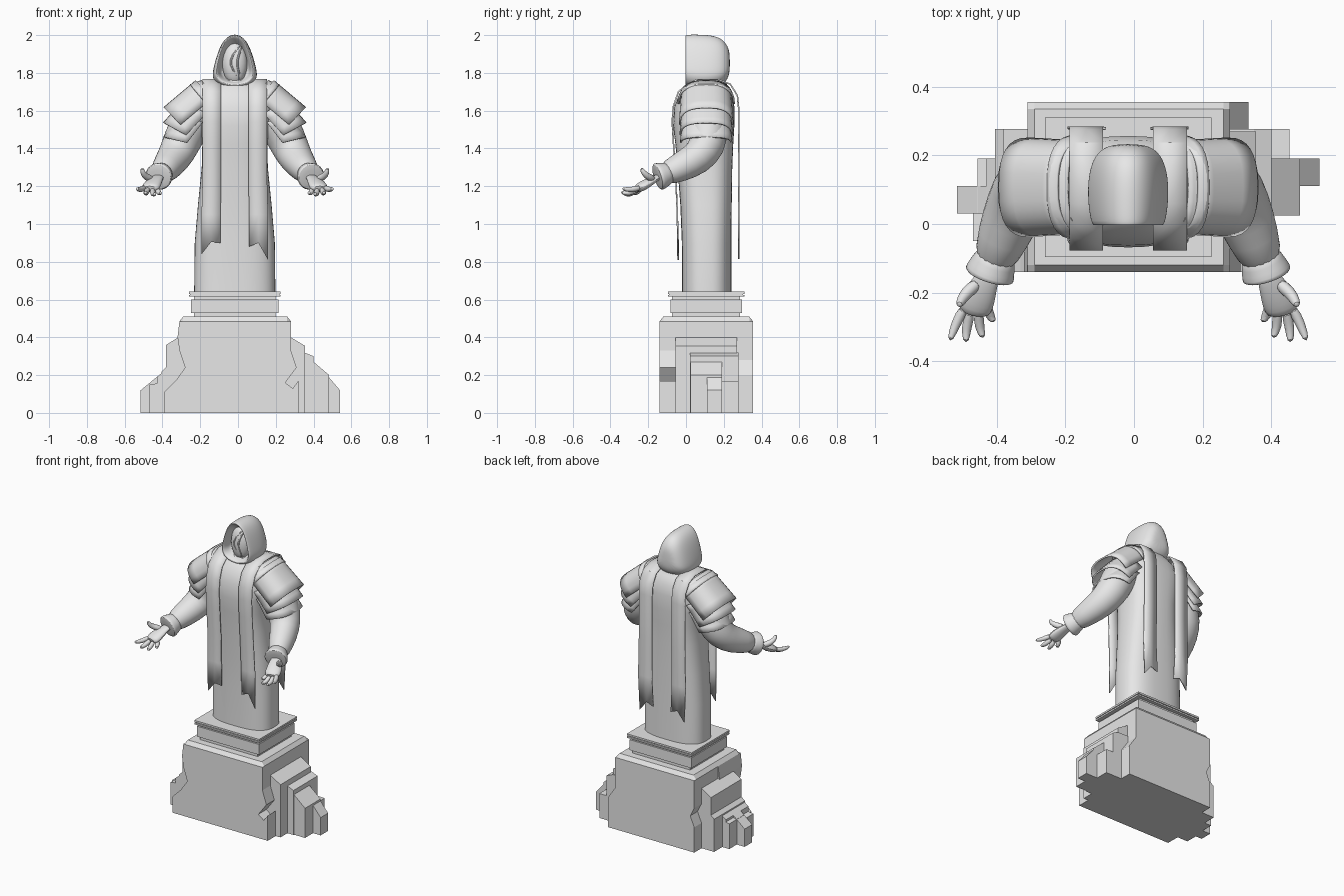
import bpy, bmesh, math
from mathutils import Vector

if "Cube" in bpy.data.objects:
    bpy.data.objects.remove(bpy.data.objects["Cube"])

CX, CY = -0.017, 0.107          # statue axis
stone = bpy.data.materials.new("pale_stone")
stone.diffuse_color = (0.8, 0.8, 0.8, 1)
stone.use_nodes = True
stone.node_tree.nodes["Principled BSDF"].inputs["Base Color"].default_value = stone.diffuse_color


def finish(bm, name, smooth=None, subsurf=0, solid=0):
    """Turn a bmesh into a stone object."""
    bmesh.ops.recalc_face_normals(bm, faces=bm.faces)
    me = bpy.data.meshes.new(name)
    bm.to_mesh(me)
    bm.free()
    me.materials.append(stone)
    ob = bpy.data.objects.new(name, me)
    bpy.context.collection.objects.link(ob)
    if solid:
        m = ob.modifiers.new("thickness", 'SOLIDIFY')
        m.thickness, m.offset = solid, 0
    if subsurf:
        m = ob.modifiers.new("subdivision", 'SUBSURF')
        m.levels = m.render_levels = subsurf
    if smooth:
        bpy.ops.object.select_all(action='DESELECT')
        ob.select_set(True)
        bpy.context.view_layer.objects.active = ob
        bpy.ops.object.shade_smooth_by_angle(angle=math.radians(smooth))
    return ob


def loft(name, rings, closed=True, **kw):
    """Skin a list of point rings; closed rings get end caps."""
    bm = bmesh.new()
    rows = [[bm.verts.new(p) for p in r] for r in rings]
    n = len(rows[0])
    for a, b in zip(rows, rows[1:]):
        for i in range(n if closed else n - 1):
            j = (i + 1) % n
            bm.faces.new((a[i], a[j], b[j], b[i]))
    if closed:
        bm.faces.new(rows[0])
        bm.faces.new(rows[-1])
    return finish(bm, name, **kw)


def prism(name, profile, y0, y1):
    return loft(name, [[(x, y, z) for x, z in profile] for y in (y0, y1)])


def box(name, x0, x1, y0, y1, z0, z1):
    return prism(name, [(x0, z0), (x1, z0), (x1, z1), (x0, z1)], y0, y1)


def superellipse(n, p):
    for i in range(n):
        a = 2 * math.pi * i / n
        c, s = math.cos(a), math.sin(a)
        yield math.copysign(abs(c) ** (2 / p), c), math.copysign(abs(s) ** (2 / p), s)


def tube(name, path, side, n=12, flat=1.0, subsurf=1):
    """Tapered limb along (outward, y, z, radius) points on one side."""
    pts = [Vector((CX + side * d, y, z)) for d, y, z, r in path]
    rings = []
    for i, p in enumerate(pts):
        t = (pts[min(i + 1, len(pts) - 1)] - pts[max(i - 1, 0)]).normalized()
        u = t.cross(Vector((side * 0.8, 0.5, 0.5))).normalized() if flat == 1 else t.cross(Vector((0, 0, 1))).normalized()
        v = u.cross(t)
        r = path[i][3]
        rings.append([p + r * (math.cos(a) * u + flat * math.sin(a) * v)
                      for a in (2 * math.pi * k / n for k in range(n))])
    return loft(name, rings, smooth=50, subsurf=subsurf)


# Broken pedestal block: front and back halves with chamfered top edges
front = [(-.39, 0), (.32, 0), (.32, .17), (.305, .19), (.245, .16), (.31, .24), (.28, .33), (.28, .485), (.26, .51),
         (-.29, .51), (-.31, .485), (-.32, .40), (-.31, .33), (-.28, .24), (-.33, .17), (-.39, .11)]
front[3:5] = [(.29, .13), (.25, .16)]
back = [(-.31, 0), (.334, 0), (.334, .20), (.28, .28), (.28, .485), (.26, .51), (-.29, .51), (-.31, .485), (-.31, .3),
        (-.28, .24), (-.31, .17)]
for name, prof, ys in (("pedestal_front", front, (-.14, -.12, .1)), ("pedestal_back", back, (.355, .335, .1))):
    loft(name, [[(x, y, min(z, .485) if k == 0 else z) for x, z in prof] for k, y in enumerate(ys)])

# Stepped rubble: side, reach, y range, height at the wall side and at the outer edge
steps = [(1, .28, .355, -.055, .27, .40, .355), (1, .35, .40, .02, .277, .32, .30), (1, .35, .453, .11, .277, .165, .165),
         (1, .40, .483, .025, .19, .27, .20), (1, .48, .54, .11, .19, .19, .12),
         (-1, .30, .38, -.05, .277, .41, .36), (-1, .37, .404, -.05, .277, .25, .22), (-1, .38, .43, -.05, .19, .23, .19),
         (-1, .40, .456, .03, .19, .18, .17), (-1, .40, .468, -.05, .11, .16, .15), (-1, .43, .515, .03, .11, .19, .12)]
for s, xa, xb, y0, y1, za, zb in steps:
    prism("rubble_step", [(s * .2, 0), (s * xb, 0), (s * xb, zb), (s * xa, za), (s * .2, za)], y0, y1)

# Moulded plinth on top
for h, d, z0, z1 in ((.215, .18, .50, .535), (.231, .19, .53, .60), (.215, .18, .60, .615), (.242, .203, .615, .625),
                     (.236, .196, .625, .63), (.242, .203, .63, .642)):
    box("plinth_moulding", CX - h, CX + h, CY - d, CY + d, z0, z1)

# Robe: z, half width, front y, back y
robe = [(.64, .215, -.02, .24), (.9, .212, -.022, .24), (1.1, .195, -.03, .242), (1.3, .175, -.045, .245),
        (1.42, .172, -.056, .25), (1.52, .185, -.068, .256), (1.62, .205, -.062, .256), (1.69, .175, -.035, .245),
        (1.735, .12, .0, .22), (1.77, .075, .04, .19), (1.82, .06, .06, .18)]
loft("robe", [[(CX + w * c, (f + b) / 2 + (b - f) / 2 * s, z) for c, s in superellipse(48, 2.7)]
              for z, w, f, b in robe], smooth=40)

# Hood: pointed arch swept backwards, with a recessed opening
arch = [(0, 1), (.03, .975), (.062, .88), (.09, .67), (.114, .36), (.117, .22), (.095, .09), (.05, .02), (0, 0)]
arch += [(-x, z) for x, z in reversed(arch[1:-1])]
sections = [(.08, .62, 1.93, 1.77), (.03, .70, 1.965, 1.755), (.004, .78, 1.985, 1.745), (-.006, .84, 1.998, 1.735),
            (.0, .93, 2.004, 1.725), (.05, 1.01, 2.005, 1.71), (.12, 1.03, 2.003, 1.71), (.18, .93, 1.99, 1.725),
            (.215, .72, 1.955, 1.755), (.233, .4, 1.91, 1.80)]
loft("hood", [[(CX + x * sx, y, zb + z * (zt - zb)) for x, z in arch] for y, sx, zt, zb in sections],
     smooth=45, subsurf=2)

# Shrouded face with draped folds
bm = bmesh.new()
bmesh.ops.create_uvsphere(bm, u_segments=24, v_segments=14, radius=1)
for v in bm.verts:
    v.co = (CX + .066 * v.co.x, .058 + .05 * v.co.y, 1.85 + .112 * v.co.z)
finish(bm, "face_shroud", smooth=60)
for dx in (0, .035):
    tube("shroud_fold", [(.03 + dx * .3, .035, 1.945, .004), (-.015 + dx, .010, 1.895, .007),
                         (-.028 + dx, .010, 1.84, .007), (.012 + dx * .5, .018, 1.79, .006),
                         (.005 + dx * .4, .035, 1.755, .004)], 1, n=6)

# Long stole strips, over each shoulder and down front and back, with swallowtail ends
drape = [(-.046, 1.05), (-.054, 1.25), (-.066, 1.42), (-.073, 1.54), (-.068, 1.62), (-.04, 1.70), (.0, 1.735),
         (.06, 1.765), (.17, 1.765), (.235, 1.74), (.272, 1.68), (.28, 1.6), (.28, 1.3), (.28, 1.05)]
for s, tips in ((-1, (.90, .905, .84)), (1, (.88, .90, .81))):
    cols = []
    for dx, ft, bt in zip((.075, .125, .176), tips, (.86, .88, .815)):
        pinch = .97
        col = [(CX + s * dx, -.042, ft)]
        col += [(CX + s * dx * (pinch if z > 1.2 else 1), y, z) for y, z in drape]
        cols.append(col + [(CX + s * (dx - .01), .278, bt)])
    loft("stole_strip", cols, closed=False, solid=.008, smooth=35)


def shoulder_plate(name, s, inner, outer, tilt, height, half, flare=.01):
    """Arched armour plate: crest from inner to outer (outward, z), hanging down both sides."""
    nx, nz = math.cos(tilt), math.sin(tilt)
    rings = []
    for t in (0, .25, .5, .75, 1):
        px = inner[0] + (outer[0] - inner[0]) * t
        pz = inner[1] + (outer[1] - inner[1]) * t
        ring = []
        for k in range(17):
            a = math.pi * k / 16
            c, q = math.cos(a), math.sin(a)
            y = math.copysign(abs(c) ** .75, c) * (half + flare * t)
            drop = height * (1 - abs(q) ** .75)
            ring.append((CX + s * (px - nx * drop), CY + y, pz - nz * drop))
        rings.append(ring)
    loft(name, rings, closed=False, solid=.01, smooth=40)


for s in (-1, 1):
    # Layered pauldron
    shoulder_plate("pauldron_collar", s, (.175, 1.757), (.235, 1.735), .87, .13, .137)
    shoulder_plate("pauldron_top", s, (.205, 1.757), (.374, 1.615), .80, .125, .13)
    shoulder_plate("pauldron_middle", s, (.27, 1.65), (.376, 1.535), .50, .135, .127)
    shoulder_plate("pauldron_lower", s, (.29, 1.57), (.374, 1.46), .25, .125, .124)
    # Sleeve and flared cuff
    tube("sleeve", [(.14, .11, 1.63, .085), (.20, .11, 1.59, .11), (.25, .115, 1.50, .108), (.292, .115, 1.41, .102),
                    (.325, .06, 1.345, .092), (.365, -.04, 1.295, .078), (.398, -.13, 1.255, .058)], s, n=16)
    tube("cuff", [(.378, -.08, 1.277, .056), (.39, -.11, 1.264, .064), (.402, -.142, 1.252, .076),
                  (.405, -.152, 1.249, .074), (.406, -.155, 1.248, .04)], s, n=16)
    # Open hand, palm up
    tube("palm", [(.398, -.13, 1.255, .03), (.415, -.17, 1.238, .038), (.435, -.21, 1.213, .052),
                  (.446, -.245, 1.193, .052), (.45, -.265, 1.184, .04)], s, flat=.5)
    fingers = [((.475, -.24, 1.195), (.502, -.29, 1.178), (.52, -.342, 1.188)),
               ((.458, -.25, 1.188), (.472, -.305, 1.158), (.472, -.346, 1.168)),
               ((.435, -.25, 1.185), (.434, -.30, 1.153), (.422, -.333, 1.160)),
               ((.412, -.235, 1.188), (.402, -.27, 1.160), (.390, -.286, 1.166))]
    for f in fingers:
        tube("finger", [p + (r,) for p, r in zip(f, (.018, .016, .010))], s, n=8)
    tube("thumb", [(.435, -.17, 1.235, .022), (.472, -.20, 1.25, .020), (.487, -.225, 1.27, .016),
                   (.492, -.237, 1.298, .010)], s, n=8)
